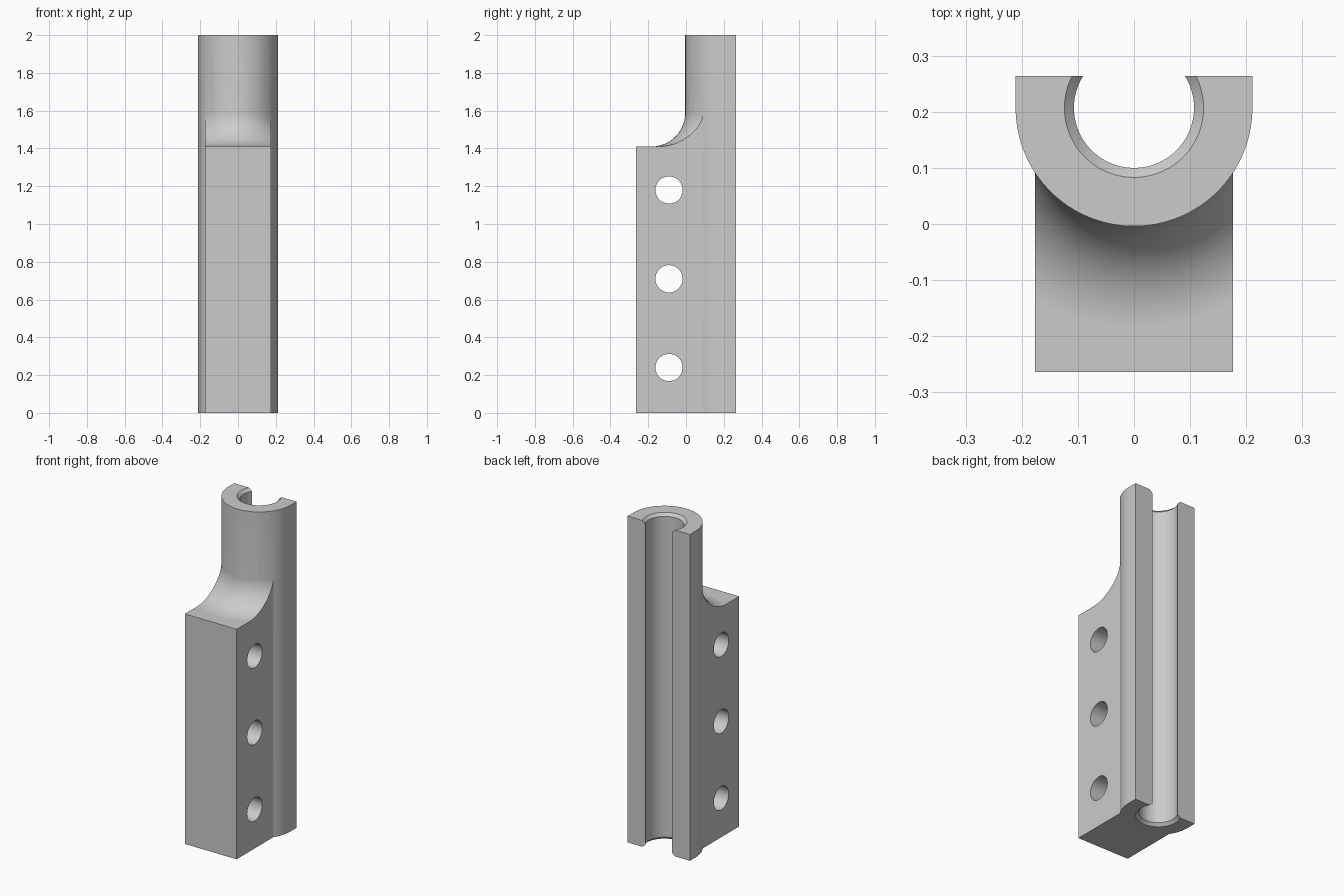
import bpy, bmesh
from math import cos, sin, pi

if "Cube" in bpy.data.objects:
    bpy.data.objects.remove(bpy.data.objects["Cube"])

AXIS_Y = 0.207     # centre line of the tube
BACK, FRONT = 0.264, -0.264
R, BORE, CHAMFER = 0.211, 0.107, 0.017
HALF, SHOULDER, FILLET = 0.176, 1.41, 0.18
TOP, SEG = 2.0, 128

grey = bpy.data.materials.new("plain_grey")
grey.use_nodes = True
colour = (0.6, 0.6, 0.6, 1)
grey.diffuse_color = colour
grey.node_tree.nodes["Principled BSDF"].inputs["Base Color"].default_value = colour


def finish(bm, name):
    bmesh.ops.recalc_face_normals(bm, faces=bm.faces)
    mesh = bpy.data.meshes.new(name)
    bm.to_mesh(mesh)
    bm.free()
    mesh.materials.append(grey)
    ob = bpy.data.objects.new(name, mesh)
    bpy.context.collection.objects.link(ob)
    return ob


def loft(name, rings):
    """Closed solid through matching rings of points."""
    bm = bmesh.new()
    loops = [[bm.verts.new(p) for p in ring] for ring in rings]
    n = len(loops[0])
    for a, b in zip(loops, loops[1:]):
        for i in range(n):
            j = (i + 1) % n
            bm.faces.new((a[i], a[j], b[j], b[i]))
    bm.faces.new(loops[0])
    bm.faces.new(loops[-1])
    return finish(bm, name)


def lathe(name, profile):
    """Turn (radius, z) points about the tube's axis."""
    angles = [2 * pi * i / SEG for i in range(SEG)]
    return loft(name, [[(r * cos(a), AXIS_Y + r * sin(a), z) for a in angles]
                       for r, z in profile])


def box(name, x, y0, y1, z0, z1):
    outline = [(-x, y0), (x, y0), (x, y1), (-x, y1)]
    return loft(name, [[(px, py, z) for px, py in outline] for z in (z0, z1)])


def combine(target, tool, operation):
    mod = target.modifiers.new(operation.lower(), "BOOLEAN")
    mod.operation, mod.solver, mod.object = operation, "EXACT", tool
    bpy.context.view_layer.objects.active = target
    bpy.ops.object.modifier_apply(modifier=mod.name)
    bpy.data.objects.remove(tool)


# Tube: half-round front with straight cheeks to the flat back
arc = [pi + pi * i / (SEG // 2) for i in range(SEG // 2 + 1)]
outline = [(-R, BACK)] + [(R * cos(a), AXIS_Y + R * sin(a)) for a in arc] + [(R, BACK)]
body = loft("slotted_tube_bracket", [[(x, y, z) for x, y in outline] for z in (0, TOP)])

# Mounting block: its top sweeps up into the tube with a round fillet
steps = [pi / 2 * (1 - i / 32) for i in range(33)]
sweep = [(R - 0.0003 + FILLET * (1 - cos(t)), SHOULDER + FILLET * (1 - sin(t))) for t in steps]
flare = lathe("flare", [(0.7, -0.1), (0.7, SHOULDER)] + sweep
              + [(R - 0.02, SHOULDER + FILLET + 0.01)])
block = box("mounting_block", HALF, FRONT, AXIS_Y, 0, TOP - 0.1)
combine(block, flare, "INTERSECT")
combine(body, block, "UNION")

# Bore, open at the back, chamfered at both ends
wide = BORE + CHAMFER
bore = lathe("bore", [(wide + 0.05, -0.05), (BORE, CHAMFER),
                      (BORE, TOP - CHAMFER), (wide + 0.05, TOP + 0.05)])
combine(body, bore, "DIFFERENCE")

# Three cross holes through the block
for z in (0.24, 0.71, 1.18):
    ring = [(-0.09 + 0.072 * cos(2 * pi * i / 64), z + 0.072 * sin(2 * pi * i / 64))
            for i in range(64)]
    hole = loft("hole", [[(x, y, h) for y, h in ring] for x in (-0.4, 0.4)])
    combine(body, hole, "DIFFERENCE")

# Smooth curved walls, crisp edges
bpy.ops.object.select_all(action="DESELECT")
body.select_set(True)
bpy.context.view_layer.objects.active = body
bpy.ops.object.shade_smooth_by_angle(angle=pi / 9)
